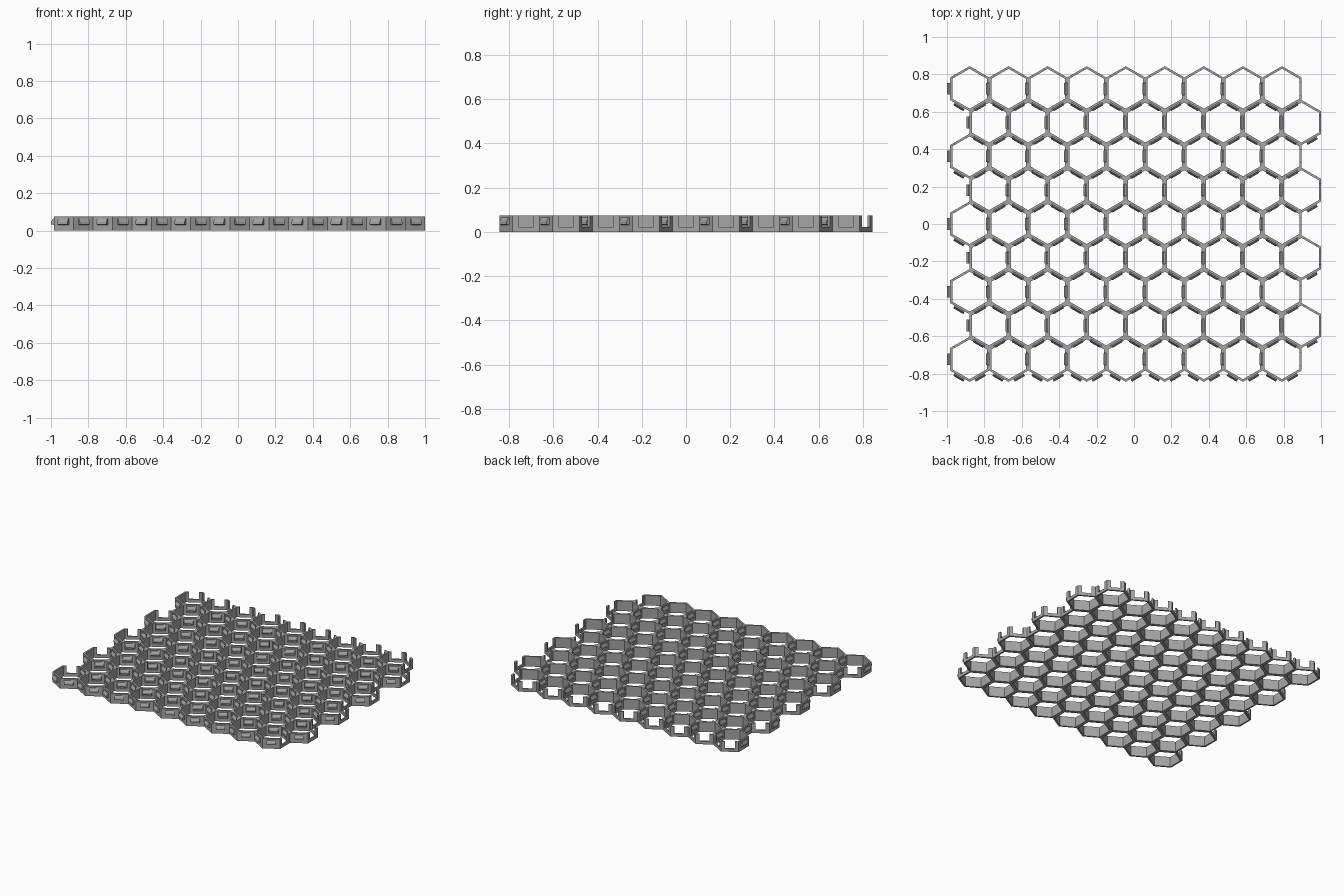
import bpy, bmesh, math
from mathutils import Vector

if "Cube" in bpy.data.objects:
    bpy.data.objects.remove(bpy.data.objects["Cube"])

PITCH = 0.2088                 # distance between neighbouring cells
APO = PITCH / 2                # centre to outer face of a wall
H = 0.075                      # wall height
WALL = 0.012                   # wall thickness
CLIP = 0.016                   # how far a clip sticks out
NOTCH_W, NOTCH_Z = 0.034, 0.022
CLIP_W = 0.031
T30 = math.tan(math.radians(30))

grey = bpy.data.materials.new("mid_grey")
grey.diffuse_color = (0.38, 0.38, 0.38, 1)
grey.use_nodes = True
grey.node_tree.nodes["Principled BSDF"].inputs["Base Color"].default_value = grey.diffuse_color

bm = bmesh.new()


def placer(angle):
    """Maps (along the wall, distance from centre, height) to cell space."""
    n = Vector((math.cos(angle), math.sin(angle), 0))
    t = Vector((-n.y, n.x, 0))
    return lambda s, o, z: bm.verts.new(n * o + t * s + Vector((0, 0, z)))


def wall(angle, notched):
    put = placer(angle)

    def outline(apo):
        h = apo * T30
        pts = [(-h, 0), (h, 0), (h, H)]
        if notched:
            pts += [(NOTCH_W, H), (NOTCH_W, NOTCH_Z), (-NOTCH_W, NOTCH_Z), (-NOTCH_W, H)]
        pts.append((-h, H))
        return [put(s, apo, z) for s, z in pts]

    outer, inner = outline(APO), outline(APO - WALL)
    bm.faces.new(outer)
    bm.faces.new(inner[::-1])
    count = len(outer)
    for i in range(count):
        if i in (1, count - 1):      # mitred ends meet the next wall
            continue
        j = (i + 1) % count
        bm.faces.new((outer[j], outer[i], inner[i], inner[j]))


def clip(angle):
    # snap wedge: sloping above, square below
    put = placer(angle)
    profile = [(APO, 0.030), (APO + CLIP, 0.034), (APO + CLIP, 0.046), (APO + 0.006, 0.064), (APO, 0.064)]
    a, b = ([put(s, o, z) for o, z in profile] for s in (-CLIP_W, CLIP_W))
    bm.faces.new(a)
    bm.faces.new(b[::-1])
    for i in range(len(a)):
        j = (i + 1) % len(a)
        bm.faces.new((a[j], a[i], b[i], b[j]))


# One cell: notched walls on the right and back, clips on the left and front
for k in range(6):
    ang = math.radians(60 * k)
    has_notch = k in (0, 1, 2)
    wall(ang, has_notch)
    if not has_notch:
        clip(ang)

bmesh.ops.remove_doubles(bm, verts=bm.verts, dist=1e-5)
bmesh.ops.recalc_face_normals(bm, faces=bm.faces)
mesh = bpy.data.meshes.new("hex_cell")
bm.to_mesh(mesh)
bm.free()
mesh.materials.append(grey)

# Nine staggered rows of nine cells
for r in range(9):
    row = bpy.data.objects.new(f"cell_row_{r + 1}", mesh)
    bpy.context.collection.objects.link(row)
    row.location = (1 - 9 * PITCH + (r % 2 - 1) * PITCH / 2 + APO,
                    (r - 4) * PITCH * math.sqrt(3) / 2, 0)
    arr = row.modifiers.new("repeat_cells", 'ARRAY')
    arr.count = 9
    arr.use_relative_offset = False
    arr.use_constant_offset = True
    arr.constant_offset_displace = (PITCH, 0, 0)
